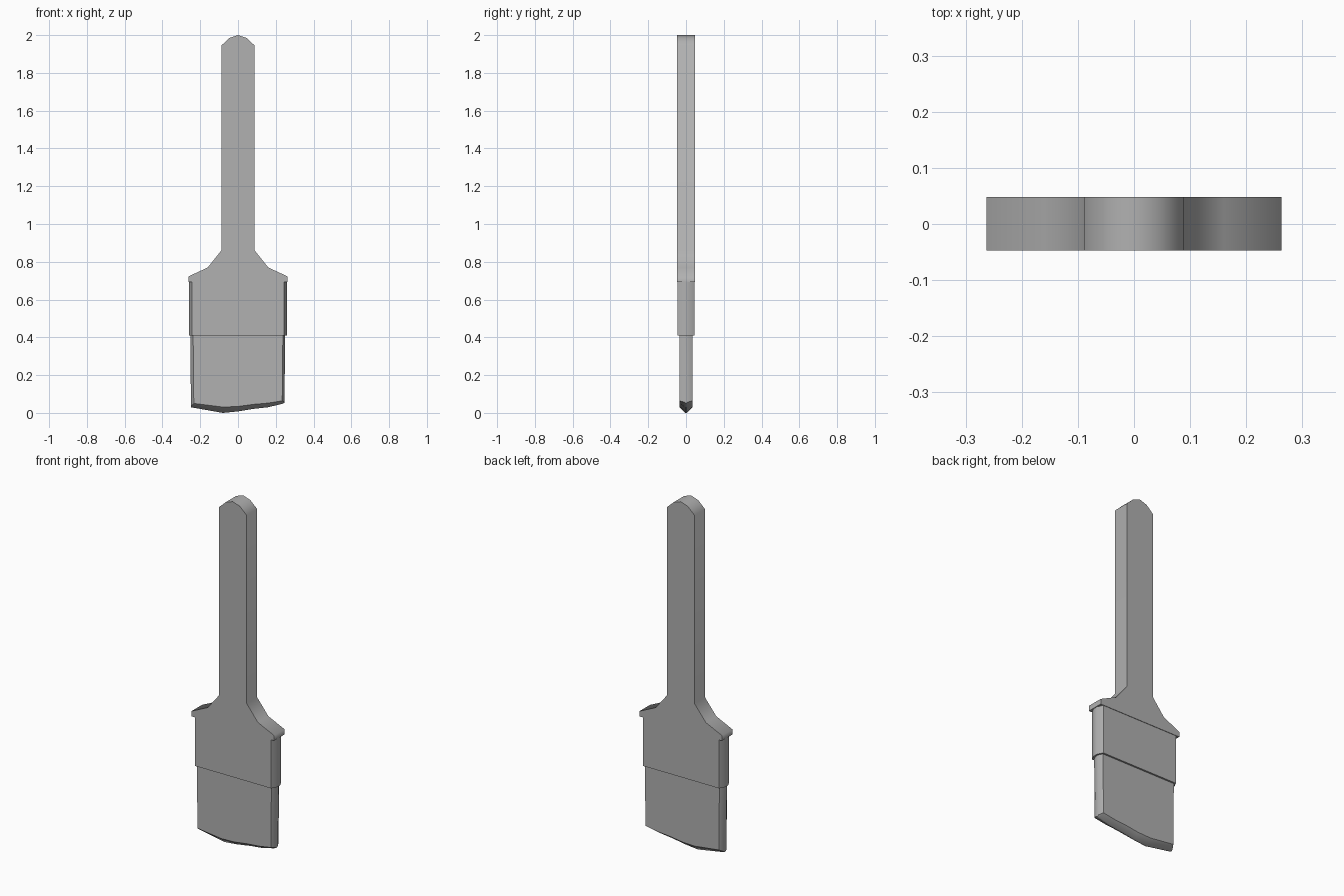
import bpy, bmesh, math

if "Cube" in bpy.data.objects:
    bpy.data.objects.remove(bpy.data.objects["Cube"])

grey = bpy.data.materials.new("dark_grey")
grey.diffuse_color = (0.44, 0.44, 0.44, 1)
grey.use_nodes = True
grey.node_tree.nodes["Principled BSDF"].inputs["Base Color"].default_value = grey.diffuse_color


def finish(name, bm, angle):
    bmesh.ops.recalc_face_normals(bm, faces=bm.faces)
    mesh = bpy.data.meshes.new(name)
    bm.to_mesh(mesh)
    bm.free()
    mesh.materials.append(grey)
    ob = bpy.data.objects.new(name, mesh)
    bpy.context.collection.objects.link(ob)
    bpy.ops.object.select_all(action='DESELECT')
    ob.select_set(True)
    bpy.context.view_layer.objects.active = ob
    bpy.ops.object.shade_smooth_by_angle(angle=math.radians(angle))
    return ob


def ring(xs, ys, zs):
    """Closed loop: front side left to right, then back side right to left."""
    front = [(x, -y, z) for x, y, z in zip(xs, ys, zs)]
    back = [(x, y, z) for x, y, z in zip(xs, ys, zs)]
    return front + back[::-1]


def loft(name, rings, angle):
    """Bridge rings and close both ends with strips across the thickness."""
    bm = bmesh.new()
    loops = [[bm.verts.new(p) for p in r] for r in rings]
    n = len(loops[0])
    for a, b in zip(loops, loops[1:]):
        for i in range(n):
            j = (i + 1) % n
            bm.faces.new((a[i], a[j], b[j], b[i]))
    for end in (loops[0], loops[-1]):
        for i in range(n // 2 - 1):
            bm.faces.new((end[i], end[i + 1], end[n - 2 - i], end[n - 1 - i]))
    return finish(name, bm, angle)


# Handle: mirrored flat profile, extruded through the thickness
half = [(0.263, 0.692), (0.263, 0.722), (0.16, 0.77), (0.088, 0.86),
        (0.088, 1.945), (0.045, 1.985)]
outline = half + [(0, 2.0)] + [(-x, z) for x, z in half[::-1]]
bm = bmesh.new()
face = bm.faces.new([bm.verts.new((x, -0.047, z)) for x, z in outline])
ext = bmesh.ops.extrude_face_region(bm, geom=[face])
new = [v for v in ext["geom"] if isinstance(v, bmesh.types.BMVert)]
bmesh.ops.translate(bm, verts=new, vec=(0, 0.095, 0))
finish("handle", bm, 70)

# Ferrule: metal band with bevelled narrow sides
fx = [-0.259, -0.243, 0.243, 0.259]
fy = [0.014, 0.045, 0.045, 0.014]
loft("ferrule", [ring(fx, fy, [z] * 4) for z in (0.70, 0.411)], 40)

# Bristles: slightly tapering block with an uneven, wedge-shaped tip
bx = [-0.249, -0.234, -0.08, 0.0, 0.08, 0.16, 0.234, 0.246]
by = [0.011] + [0.035] * 6 + [0.011]
edge_z = [0.036, 0.050, 0.031, 0.034, 0.045, 0.052, 0.064, 0.058]
tip_z = [0.030, 0.027, 0.0, 0.008, 0.021, 0.030, 0.048, 0.053]
loft("bristles", [
    ring([x * 1.015 for x in bx], by, [0.42] * 8),
    ring(bx, by, edge_z),
    ring(bx, [0.005] * 8, tip_z),
], 42)
